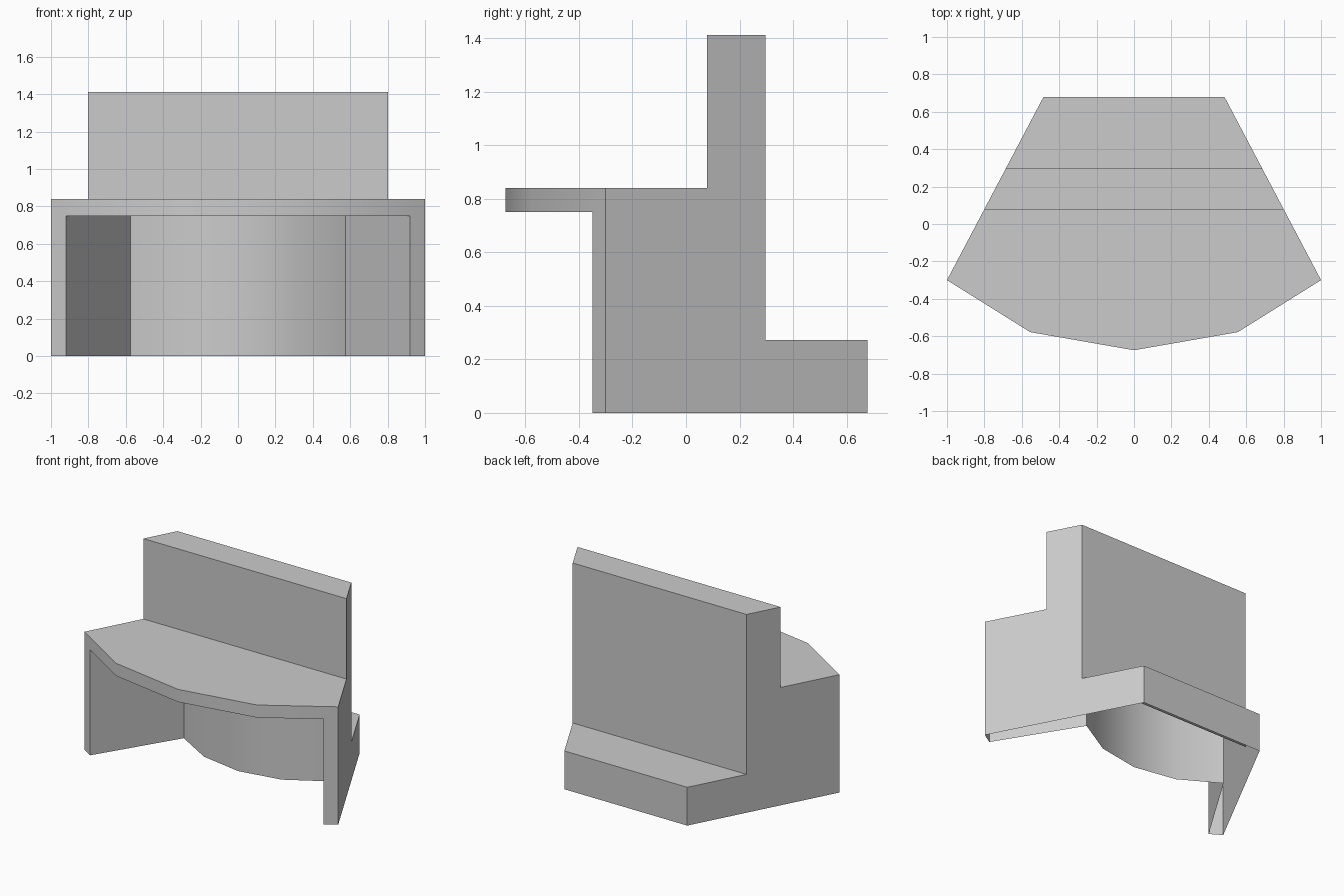
import bpy, bmesh, math

cube = bpy.data.objects.get("Cube")
if cube:
    bpy.data.objects.remove(cube, do_unlink=True)

SEAT, UNDER = 0.84, 0.75
# Bowed front edge of the seat, left half mirrored to the right
front = [(-1, -0.30), (-0.555, -0.578), (0, -0.675), (0.555, -0.578), (1, -0.30)]
# Bowed kick panel under the seat, an arc in four segments
R, HALF = 0.89, math.asin(0.575 / 0.89)
panel = [(R * math.sin(a), R * (1 - math.cos(a)))
         for a in (HALF * i / 2 for i in range(-2, 3))]
# Side profile from the seat over the backrest down to the rear step, as (y, z)
profile = [(0.078, SEAT), (0.078, 1.413), (0.297, 1.413), (0.297, 0.273), (0.678, 0.273), (0.678, 0)]


def half_width(y):
    """Half the width of the wedge-shaped plan at depth y."""
    return 1 - 0.527 * (y + 0.30)


bm = bmesh.new()


def face(points):
    return bm.faces.new([bm.verts.new(p) for p in points])


def wall(a, b, low, high):
    face([(*a, low), (*b, low), (*b, high), (*a, high)])


# Backrest and rear step
for (y0, z0), (y1, z1) in zip(profile, profile[1:]):
    w0, w1 = half_width(y0), half_width(y1)
    face([(-w0, y0, z0), (w0, y0, z0), (w1, y1, z1), (-w1, y1, z1)])

# Seat top
y = profile[0][0]
face([(*p, SEAT) for p in front] + [(half_width(y), y, SEAT), (-half_width(y), y, SEAT)])

# Front edge of the seat, middle segments
for a, b in zip(front[1:3], front[2:4]):
    wall(a, b, UNDER, SEAT)

# Kick panel
for a, b in zip(panel, panel[1:]):
    wall(a, b, 0, UNDER)

# Side walls, legs with the ends of the front edge, and inner leg walls
legs = []
for s in (-1, 1):
    face([(s, -0.30, 0), (s, -0.30, SEAT)] + [(s * half_width(y), y, z) for y, z in profile])
    leg = (s * 0.92, -0.35)
    legs.append(leg)
    corner, bend = (s, -0.30), (s * 0.555, -0.578)
    face([(*corner, 0), (*corner, SEAT), (*bend, SEAT), (*bend, UNDER), (*leg, UNDER), (*leg, 0)])
    wall(leg, panel[0] if s < 0 else panel[-1], 0, UNDER)

# Underside of the seat overhang
face([(*p, UNDER) for p in [legs[0], *front[1:4], legs[1], *reversed(panel)]])

# Weld into one shell, open at the floor
bmesh.ops.remove_doubles(bm, verts=bm.verts, dist=0.0005)
bmesh.ops.recalc_face_normals(bm, faces=bm.faces)
mesh = bpy.data.meshes.new("bench_shell")
bm.to_mesh(mesh)
bm.free()
bench = bpy.data.objects.new("bench_shell", mesh)
bpy.context.collection.objects.link(bench)

# Plain grey
grey = bpy.data.materials.new("plain_grey")
grey.use_nodes = True
color = (0.6, 0.6, 0.6, 1)
grey.diffuse_color = color
grey.node_tree.nodes["Principled BSDF"].inputs["Base Color"].default_value = color
mesh.materials.append(grey)

# Smooth bows, sharp corners
bpy.ops.object.select_all(action="DESELECT")
bench.select_set(True)
bpy.context.view_layer.objects.active = bench
bpy.ops.object.shade_smooth_by_angle(angle=math.radians(30))
